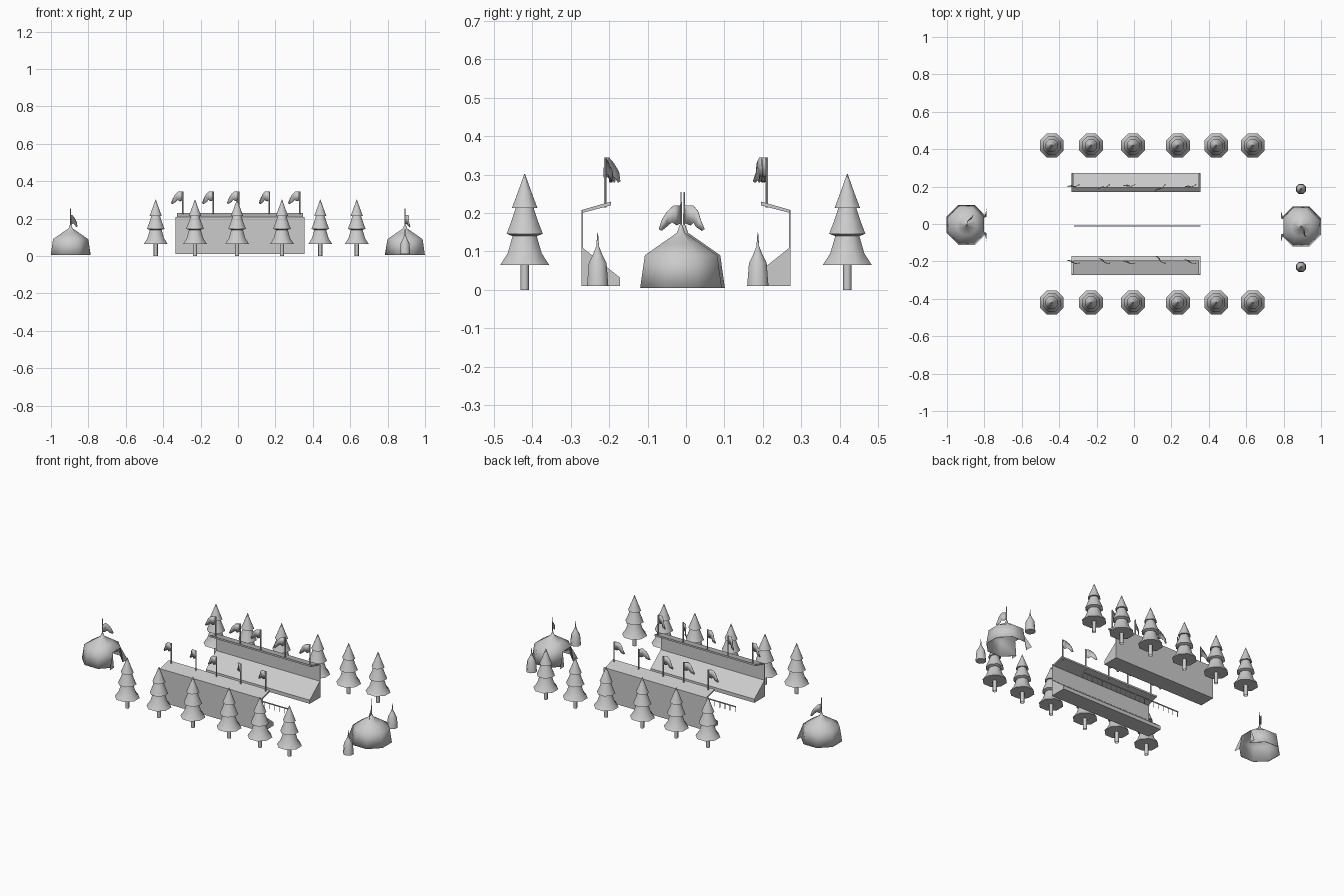
import bpy
from math import pi, cos, sin, radians

if "Cube" in bpy.data.objects:
    bpy.data.objects.remove(bpy.data.objects["Cube"])

HALF = pi / 8  # turn an octagon so a flat side faces each axis


def make(name, verts, faces, smooth=None):
    me = bpy.data.meshes.new(name)
    me.from_pydata(verts, [], faces)
    me.update()
    ob = bpy.data.objects.new(name, me)
    bpy.context.collection.objects.link(ob)
    if smooth:
        bpy.ops.object.select_all(action='DESELECT')
        ob.select_set(True)
        bpy.context.view_layer.objects.active = ob
        bpy.ops.object.shade_smooth_by_angle(angle=radians(smooth))
    return ob


def lathe(name, profile, x, y, n=8, turn=0.0, skip=(), cap=False, smooth=50):
    """Revolve (radius, z) points; skip holds (ring, side) faces left open."""
    verts = [(x + r * cos(turn + 2 * pi * i / n), y + r * sin(turn + 2 * pi * i / n), z)
             for r, z in profile for i in range(n)]
    faces = [(k * n + i, k * n + (i + 1) % n, (k + 1) * n + (i + 1) % n, (k + 1) * n + i)
             for k in range(len(profile) - 1) for i in range(n) if (k, i) not in skip]
    if cap:
        faces.append(tuple(reversed(range(n))))
    faces.append(tuple((len(profile) - 1) * n + i for i in range(n)))
    return make(name, verts, faces, smooth)


def extrude_x(name, section, x0, x1):
    """Closed (y, z) section swept along x."""
    n = len(section)
    verts = [(x, y, z) for x in (x0, x1) for y, z in section]
    faces = [(i, (i + 1) % n, n + (i + 1) % n, n + i) for i in range(n)]
    faces += [tuple(reversed(range(n))), tuple(range(n, 2 * n))]
    ob = make(name, verts, faces)
    import bmesh
    bm = bmesh.new()
    bm.from_mesh(ob.data)
    bmesh.ops.recalc_face_normals(bm, faces=bm.faces)
    bm.to_mesh(ob.data)
    bm.free()
    return ob


def flag(name, x, y, top, angle):
    """Drooping swallow-tailed pennant, waved sideways."""
    upper = [(0, 0), (.024, 0), (.042, -.016), (.054, -.038), (.064, -.062)]
    lower = [(0, -.046), (.016, -.052), (.028, -.044), (.040, -.056), (.056, -.066)]
    wave = [0, .006, .002, -.005, -.002]
    c, s = cos(angle), sin(angle)
    verts = [(x + d * c - w * s, y + d * s + w * c, top + z)
             for row in (upper, lower) for (d, z), w in zip(row, wave)]
    ob = make(name, verts, [(i, i + 5, i + 6, i + 1) for i in range(4)], 60)
    sol = ob.modifiers.new("thickness", 'SOLIDIFY')
    sol.thickness = .002
    sol.offset = 0


# rows of fir trees
for y in (-.42, .42):
    for x in (-.44, -.23, -.005, .235, .44, .635):
        lathe("tree_trunk", [(.011, 0), (.011, .07)], x, y)
        lathe("tree_foliage", [(.069, .065), (.048, .095), (.034, .14), (.051, .146),
                               (.037, .18), (.025, .214), (.036, .213), (.019, .255),
                               (.001, .302)], x, y, turn=HALF, cap=True)

# large pavilions, open on the side facing the field
for x, y, door, ang in ((-.895, -.005, 7, 58), (.893, -.013, 3, -62)):
    tent = lathe("pavilion", [(.115, .005), (.102, .09), (.056, .12), (.012, .148), (.003, .17)],
                 x, y, turn=HALF, skip=((0, door),))
    sol = tent.modifiers.new("cloth", 'SOLIDIFY')
    sol.thickness = .003
    lathe("pavilion_pole", [(.003, .14), (.002, .255)], x, y, 6)
    flag("pavilion_flag", x, y, .22, radians(ang))
    # turned-back door flaps
    d = 1 if x < 0 else -1
    for s in (-1, 1):
        make("door_flap", [(x + d * .106, y + s * .044, .005), (x + d * .094, y + s * .039, .09),
                           (x + d * .108, y + s * .085, .005)], [(0, 1, 2)])

# small tents beside the right pavilion
for y in (-.23, .187):
    lathe("small_tent", [(.030, .01), (.025, .07), (.014, .09), (.004, .113), (.0008, .15)],
          .893, y, turn=HALF, cap=True)

# grandstands, mirrored across the field
for s in (-1, 1):
    def side(pts):
        return [(s * y, z) for y, z in pts]
    extrude_x("stand_seating", side([(.272, .01), (.272, .112), (.172, .032), (.172, .01)]), -.333, .355)
    extrude_x("stand_back_wall", side([(.268, .01), (.268, .208), (.272, .208), (.272, .01)]), -.333, .355)
    extrude_x("stand_roof", side([(.272, .200), (.272, .208), (.195, .230), (.195, .220)]), -.325, .347)
    for x, a in ((-.295, 12), (-.132, 22), (.004, 8), (.166, 35), (.33, 15)):
        lathe("stand_flag_pole", [(.004, .215), (.004, .345)], x, s * .21, 6)
        flag("stand_flag", x, s * .21, .345, s * radians(180 + a))

# central tilt fence: rail with thin posts
extrude_x("fence_rail", [(-.013, .042), (-.009, .042), (-.009, .048), (-.013, .048)], -.322, .355)
for i in range(21):
    lathe("fence_post", [(.0022, .012), (.0022, .043)], -.318 + i * .0335, -.011, 4, cap=True)
